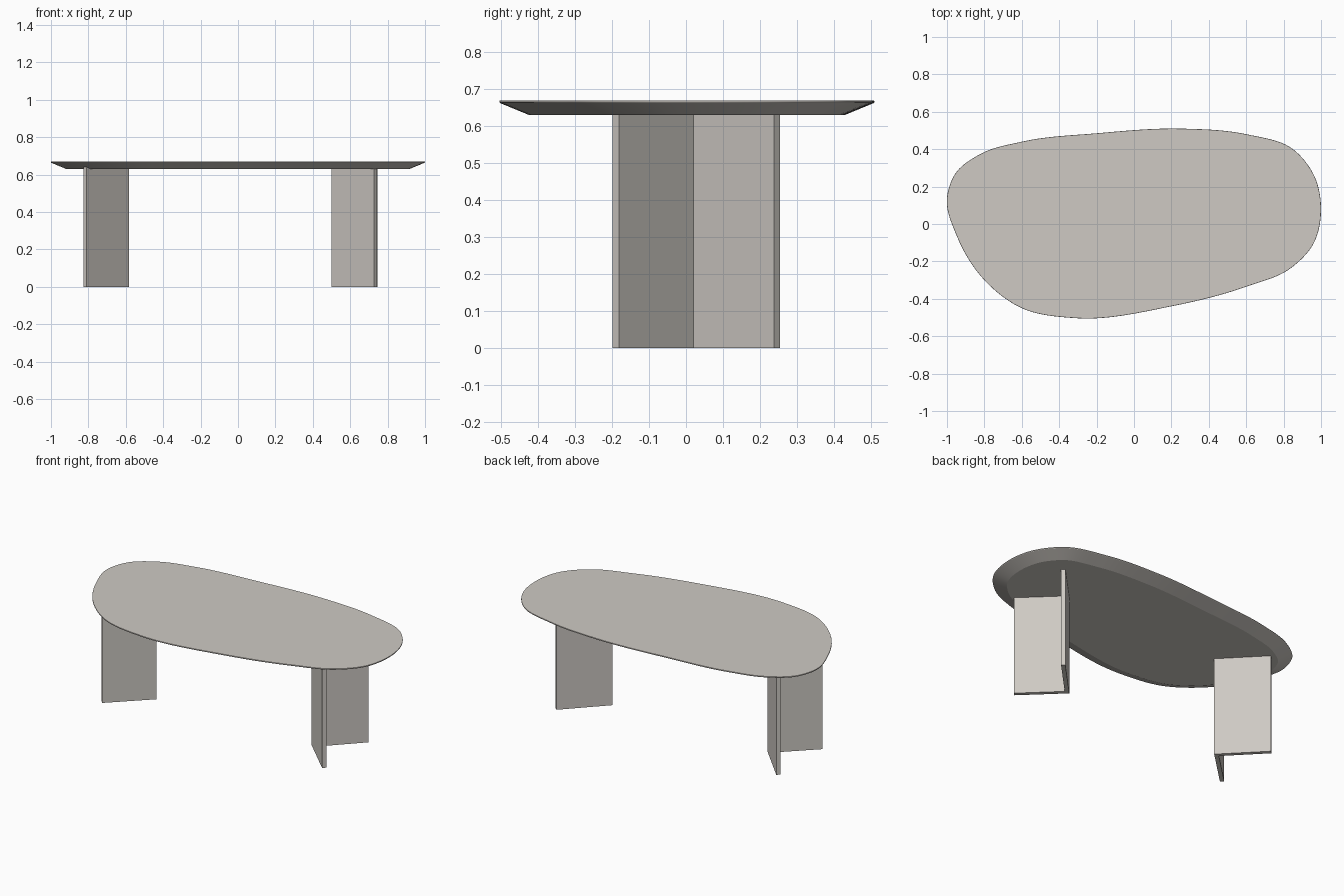
import bpy, bmesh, math
from mathutils import Vector

if "Cube" in bpy.data.objects:
    bpy.data.objects.remove(bpy.data.objects["Cube"])

stone = bpy.data.materials.new("warm grey")
stone.diffuse_color = (0.62, 0.59, 0.55, 1)
stone.use_nodes = True
stone.node_tree.nodes["Principled BSDF"].inputs["Base Color"].default_value = stone.diffuse_color


def make_object(name, bm):
    bmesh.ops.recalc_face_normals(bm, faces=bm.faces)
    me = bpy.data.meshes.new(name)
    bm.to_mesh(me)
    bm.free()
    me.materials.append(stone)
    ob = bpy.data.objects.new(name, me)
    bpy.context.collection.objects.link(ob)
    return ob


def loft(rings):
    """Closed solid through rings of equal vertex count, flat caps."""
    bm = bmesh.new()
    loops = [[bm.verts.new(p) for p in ring] for ring in rings]
    n = len(loops[0])
    for a, b in zip(loops, loops[1:]):
        for i in range(n):
            j = (i + 1) % n
            bm.faces.new((a[i], a[j], b[j], b[i]))
    bm.faces.new(loops[0][::-1])
    bm.faces.new(loops[-1])
    return bm


# Pebble outline of the top, counter-clockwise
PTS = [(1.0, 0.08), (0.965, 0.255), (0.85, 0.40), (0.60, 0.48), (0.25, 0.51),
       (-0.20, 0.485), (-0.60, 0.44), (-0.82, 0.375), (-0.955, 0.27),
       (-1.0, 0.14), (-0.945, -0.07), (-0.80, -0.30), (-0.60, -0.45),
       (-0.32, -0.503), (0.20, -0.44), (0.60, -0.335), (0.84, -0.235),
       (0.96, -0.105)]


def smooth_loop(pts, steps=10):
    """Closed spline; tangents weighted by the chord lengths."""
    p = [Vector(q) for q in pts]
    n, tang, out = len(p), [], []
    for i in range(n):
        a, b, c = p[i - 1], p[i], p[(i + 1) % n]
        d0, d1 = (b - a).length, (c - b).length
        tang.append(((b - a) / d0 * d1 + (c - b) / d1 * d0) / (d0 + d1))
    for i in range(n):
        a, b = p[i], p[(i + 1) % n]
        L = (b - a).length
        for s in range(steps):
            t = s / steps
            out.append(a * (2*t**3 - 3*t**2 + 1) + b * (3*t**2 - 2*t**3)
                       + tang[i] * L * (t**3 - 2*t**2 + t)
                       + tang[(i + 1) % n] * L * (t**3 - t**2))
    return out


outline = smooth_loop(PTS)


def ring(inset, z):
    res, n = [], len(outline)
    for i, q in enumerate(outline):
        t = (outline[(i + 1) % n] - outline[i - 1]).normalized()
        res.append((q.x - t.y * inset, q.y + t.x * inset, z))
    return res


# Table top: thin rim, wide bevel underneath
top = make_object("table_top", loft([ring(0.082, 0.63), ring(0.002, 0.663),
                                     ring(0, 0.666), ring(0.001, 0.67)]))
bpy.context.view_layer.objects.active = top
top.select_set(True)
bpy.ops.object.shade_smooth_by_angle(angle=math.radians(20))

# Legs: two upright slabs meeting in a V that opens outwards
ANG, THICK = math.radians(44), 0.0245
U = Vector((math.cos(ANG), -math.sin(ANG)))   # front slab direction
V = Vector((math.sin(ANG), math.cos(ANG)))    # back slab direction


def leg(name, corner_x, side):
    o = Vector((0, 0.02))
    plan = [o, o + U * 0.3155, o + U * 0.3155 + V * THICK, o + (U + V) * THICK,
            o + U * THICK + V * 0.327, o + V * 0.327]
    rings = [[(corner_x + side * q.x, q.y, z) for q in plan] for z in (0, 0.645)]
    make_object(name, loft(rings))


leg("right_leg", 0.5, 1)
leg("left_leg", -0.582, -1)
